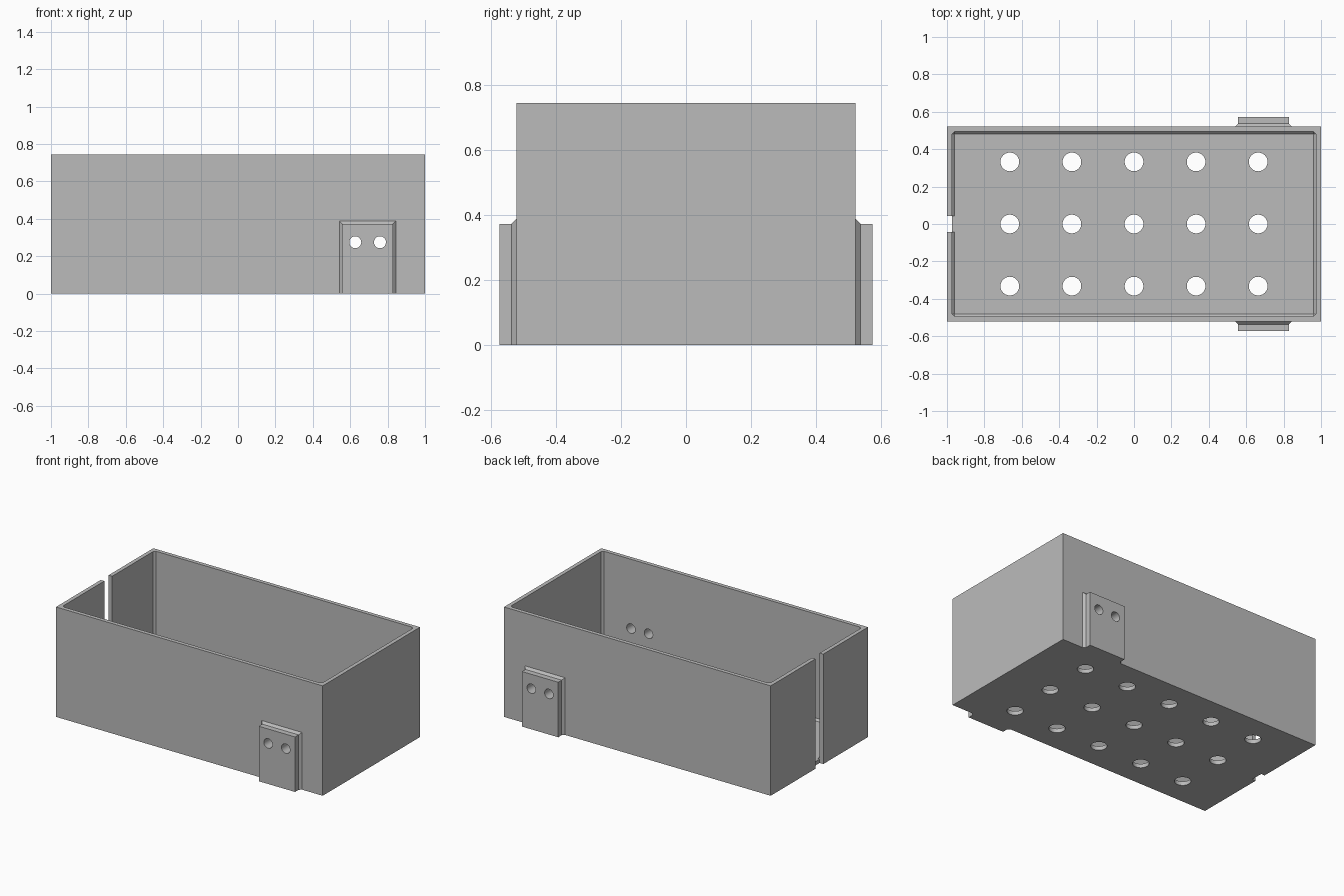
import bpy
import bmesh
from mathutils import Matrix

default = bpy.data.objects.get("Cube")
if default:
    bpy.data.objects.remove(default, do_unlink=True)

HX, HY, HEIGHT = 1.0, 0.521, 0.745   # outer half sizes and height
WALL, CHAMFER = 0.027, 0.013
TAB_X, TAB_HALF, TAB_TOP, TAB_Y = 0.693, 0.136, 0.373, 0.573

grey = bpy.data.materials.new("plain grey")
grey.use_nodes = True
colour = (0.5, 0.5, 0.5, 1)
grey.diffuse_color = colour
grey.node_tree.nodes["Principled BSDF"].inputs["Base Color"].default_value = colour


def make_object(name, bm):
    bmesh.ops.recalc_face_normals(bm, faces=bm.faces)
    mesh = bpy.data.meshes.new(name)
    bm.to_mesh(mesh)
    bm.free()
    mesh.materials.append(grey)
    obj = bpy.data.objects.new(name, mesh)
    bpy.context.scene.collection.objects.link(obj)
    return obj


def box(bm, low, high):
    verts = bmesh.ops.create_cube(bm, size=1)["verts"]
    for v in verts:
        v.co = [b if c > 0 else a for a, b, c in zip(low, high, v.co)]


def cylinder(bm, centre, radius, depth, axis):
    turn = Matrix.Rotation(1.5707963, 4, "X") if axis == "Y" else Matrix()
    bmesh.ops.create_cone(bm, cap_ends=True, segments=48, radius1=radius, radius2=radius,
                          depth=depth, matrix=Matrix.Translation(centre) @ turn)


def combine(target, other, operation):
    mod = target.modifiers.new(operation.lower(), "BOOLEAN")
    mod.operation, mod.solver, mod.object = operation, "EXACT", other
    bpy.context.view_layer.objects.active = target
    bpy.ops.object.modifier_apply(modifier=mod.name)
    bpy.data.objects.remove(other, do_unlink=True)


# Outer block
bm = bmesh.new()
box(bm, (-HX, -HY, 0), (HX, HY, HEIGHT))
tray = make_object("tray", bm)

# Mounting tabs with a chamfered foot against each long wall
for side in (-1, 1):
    bm = bmesh.new()
    rings = []
    for y, grow in ((HY - 0.01, 0.015), (HY, 0.015), (HY + 0.015, 0), (TAB_Y, 0)):
        half, top = TAB_HALF + grow, TAB_TOP + grow
        rings.append([bm.verts.new((TAB_X + x, side * y, z)) for x, z in
                      ((-half, 0), (half, 0), (half, top), (-half, top))])
    for a, b in zip(rings, rings[1:]):
        for i in range(4):
            j = (i + 1) % 4
            bm.faces.new((a[i], a[j], b[j], b[i]))
    bm.faces.new(rings[0])
    bm.faces.new(rings[-1])
    combine(tray, make_object("mounting_tab", bm), "UNION")

# Cavity, chamfered along the floor and upright corners
bm = bmesh.new()
box(bm, (WALL - HX, WALL - HY, WALL), (HX - WALL, HY - WALL, HEIGHT + 0.1))
edges = [e for e in bm.edges if min(v.co.z for v in e.verts) < HEIGHT]
bmesh.ops.bevel(bm, geom=edges, offset=CHAMFER, segments=1, affect="EDGES")
combine(tray, make_object("cavity", bm), "DIFFERENCE")

# End slot, cut through the wall and its floor edge
for inner, bottom in ((WALL, -0.1), (0.1, WALL)):
    bm = bmesh.new()
    box(bm, (-HX - 0.1, -0.042, bottom), (inner - HX, 0.042, HEIGHT + 0.1))
    combine(tray, make_object("slot", bm), "DIFFERENCE")

# Drain holes in the floor and screw holes through the tabs
bm = bmesh.new()
for col in range(-2, 3):
    for row in range(-1, 2):
        cylinder(bm, (col * 0.332, row * 0.332, 0), 0.05, 0.2, "Z")
for side in (-1, 1):
    for dx in (-0.066, 0.066):
        cylinder(bm, (TAB_X + dx, side * HY, 0.275), 0.032, 0.3, "Y")
combine(tray, make_object("holes", bm), "DIFFERENCE")

# Smooth hole walls, sharp box edges
bpy.ops.object.select_all(action="DESELECT")
tray.select_set(True)
bpy.context.view_layer.objects.active = tray
bpy.ops.object.shade_smooth_by_angle(angle=0.5)
